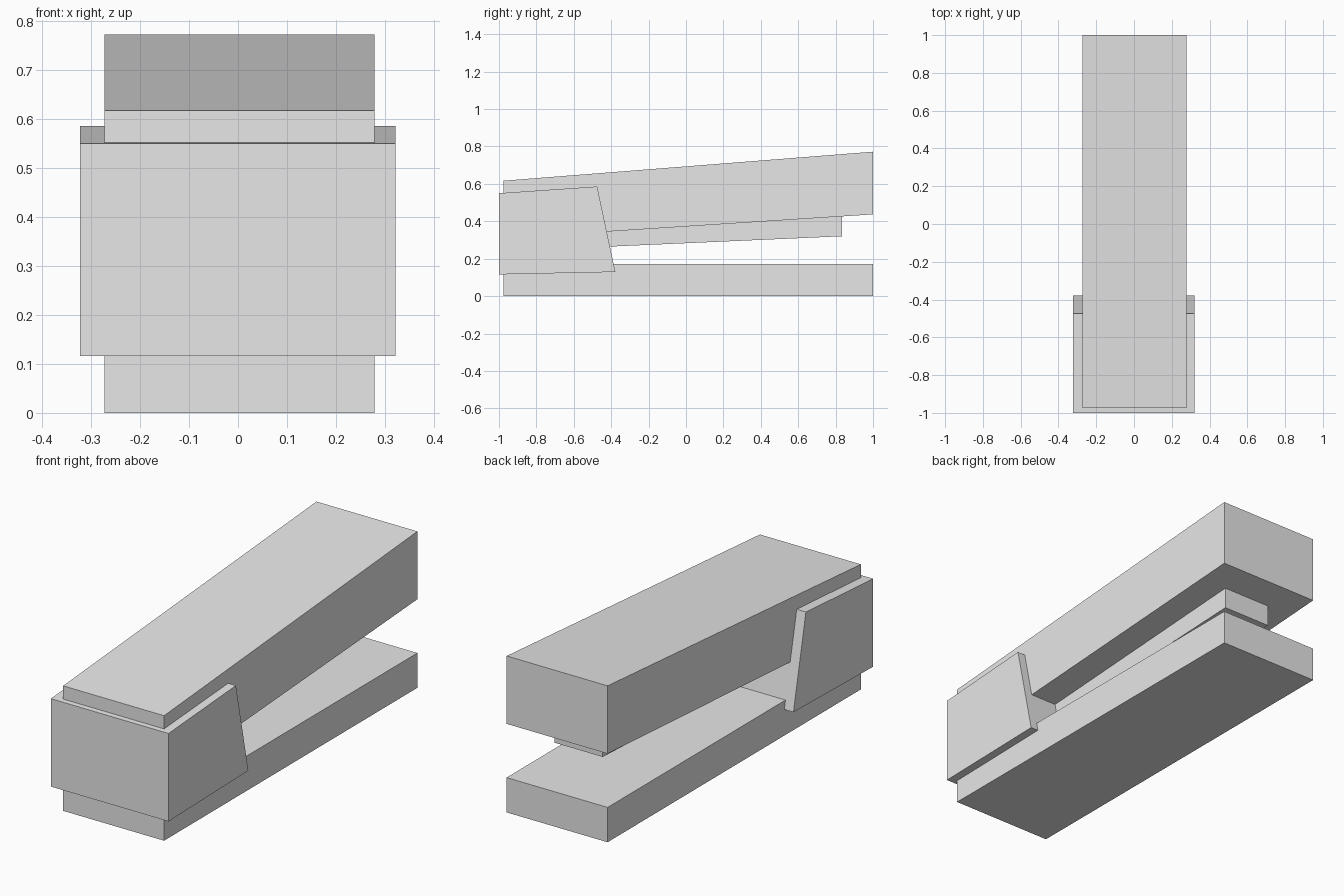
import bpy
import bmesh

cube = bpy.data.objects.get("Cube")
if cube:
    bpy.data.objects.remove(cube, do_unlink=True)

grey = bpy.data.materials.new("light grey")
grey.use_nodes = True
colour = (0.8, 0.8, 0.8, 1)
grey.diffuse_color = colour
grey.node_tree.nodes["Principled BSDF"].inputs["Base Color"].default_value = colour


def side_profile(name, profile, x_min, x_max):
    """Extrude a (y, z) outline across the width of the model."""
    bm = bmesh.new()
    face = bm.faces.new([bm.verts.new((x_min, y, z)) for y, z in profile])
    grown = bmesh.ops.extrude_face_region(bm, geom=[face])["geom"]
    verts = [v for v in grown if isinstance(v, bmesh.types.BMVert)]
    bmesh.ops.translate(bm, verts=verts, vec=(x_max - x_min, 0, 0))
    bmesh.ops.recalc_face_normals(bm, faces=bm.faces)
    mesh = bpy.data.meshes.new(name)
    bm.to_mesh(mesh)
    bm.free()
    mesh.materials.append(grey)
    obj = bpy.data.objects.new(name, mesh)
    bpy.context.collection.objects.link(obj)
    return obj


# Flat base
side_profile("base", [(-0.975, 0), (1, 0), (1, 0.172), (-0.975, 0.172)], -0.272, 0.279)

# Tilted upper arm
side_profile("upper_arm", [(-0.975, 0.309), (1, 0.437), (1, 0.772), (-0.975, 0.617)],
             -0.272, 0.279)

# Narrow magazine under the arm
side_profile("magazine", [(-0.9, 0.243), (0.835, 0.32), (0.835, 0.45), (-0.9, 0.34)],
             -0.13, 0.134)

# Hinge block joining the arm and the base
side_profile("hinge_block", [(-1, 0.116), (-0.378, 0.129), (-0.475, 0.586), (-1, 0.55)],
             -0.322, 0.321)
